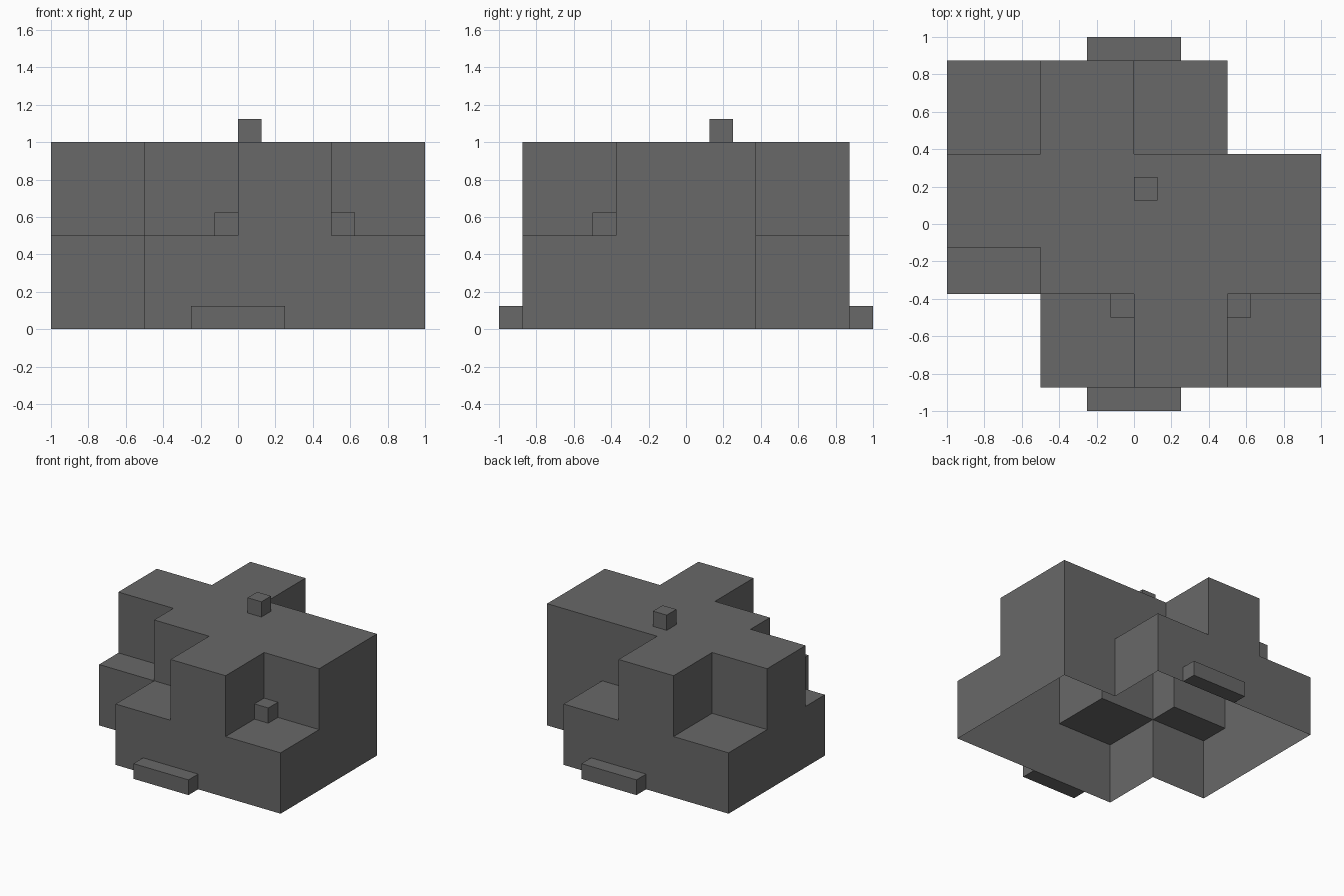
import bpy, bmesh
from mathutils import Vector

if "Cube" in bpy.data.objects:
    bpy.data.objects.remove(bpy.data.objects["Cube"])

# Plan grid lines and the block height in each cell (rows run front to back)
XS = [-1, -0.5, 0, 0.5, 1]
YS = [-0.875, -0.375, -0.125, 0.375, 0.875]
HEIGHTS = [
    [0.0, 0.5, 1.0, 0.5],
    [0.5, 1.0, 1.0, 1.0],
    [1.0, 1.0, 1.0, 1.0],
    [0.5, 1.0, 0.5, 0.0],
]

# Dark grey for every part
dark_grey = bpy.data.materials.new("dark_grey")
dark_grey.diffuse_color = (0.14, 0.14, 0.14, 1)
dark_grey.use_nodes = True
dark_grey.node_tree.nodes["Principled BSDF"].inputs["Base Color"].default_value = dark_grey.diffuse_color


def height(i, j):
    return HEIGHTS[j][i] if 0 <= i < 4 and 0 <= j < 4 else 0.0


def finish(bm, name):
    mesh = bpy.data.meshes.new(name)
    bm.to_mesh(mesh)
    bm.free()
    mesh.materials.append(dark_grey)
    obj = bpy.data.objects.new(name, mesh)
    bpy.context.collection.objects.link(obj)
    return obj


def box(name, lo, hi):
    lo, hi = Vector(lo), Vector(hi)
    bm = bmesh.new()
    bmesh.ops.create_cube(bm, size=1)
    bmesh.ops.scale(bm, vec=hi - lo, verts=bm.verts)
    obj = finish(bm, name)
    obj.location = (lo + hi) / 2
    return obj


# Stepped body: a hollow shell, open underneath
bm = bmesh.new()


def quad(*points):
    bm.faces.new([bm.verts.new(p) for p in points])


def wall(p, q, z0, z1):
    if z0 != z1:
        quad((*p, z0), (*q, z0), (*q, z1), (*p, z1))


for j in range(5):
    for i in range(5):
        h = height(i, j)
        if h:  # flat top of the cell
            (x0, x1), (y0, y1) = XS[i:i + 2], YS[j:j + 2]
            quad((x0, y0, h), (x1, y0, h), (x1, y1, h), (x0, y1, h))
        if j < 4:  # wall towards the cell on the left
            wall((XS[i], YS[j]), (XS[i], YS[j + 1]), h, height(i - 1, j))
        if i < 4:  # wall towards the cell in front
            wall((XS[i + 1], YS[j]), (XS[i], YS[j]), h, height(i, j - 1))
bmesh.ops.remove_doubles(bm, verts=bm.verts, dist=1e-5)
bmesh.ops.dissolve_limit(bm, angle_limit=0.01, verts=bm.verts, edges=bm.edges)
finish(bm, "stepped_body")

# Low door steps at the front and back
box("front_step", (-0.25, -1, 0), (0.25, -0.875, 0.125))
box("back_step", (-0.25, 0.875, 0), (0.25, 1, 0.125))

# Small cubes on the roof and the two front terraces
for name, corner in (("roof_cube", (0, 0.125, 1)),
                     ("left_terrace_cube", (-0.125, -0.5, 0.5)),
                     ("right_terrace_cube", (0.5, -0.5, 0.5))):
    box(name, corner, [c + 0.125 for c in corner])
